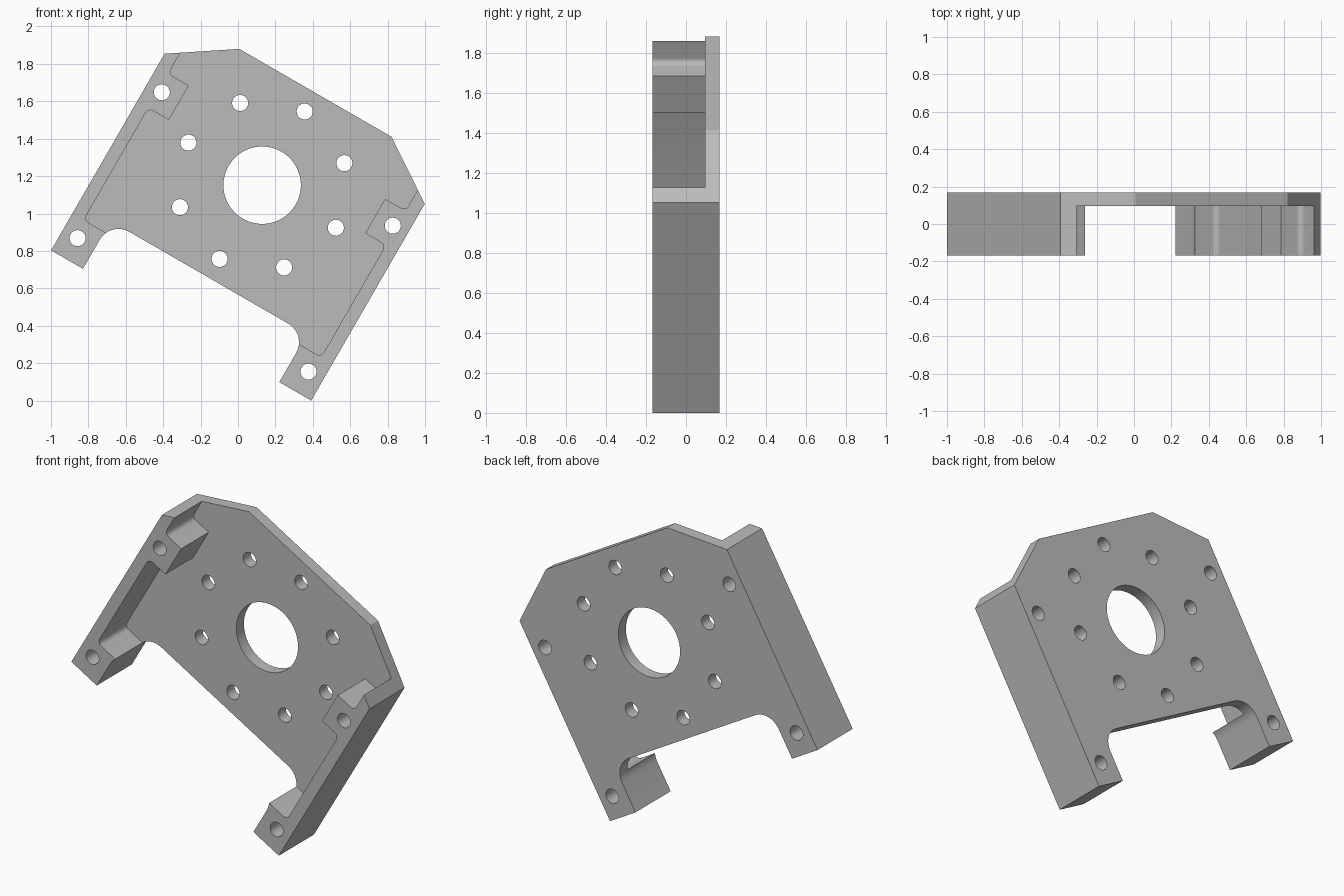
import bpy, bmesh
from math import sin, cos, pi, radians
from mathutils import Vector

cube = bpy.data.objects.get("Cube")
if cube:
    bpy.data.objects.remove(cube, do_unlink=True)

grey = bpy.data.materials.new("machined grey")
grey.use_nodes = True
colour = (0.5, 0.5, 0.5, 1)
grey.diffuse_color = colour
grey.node_tree.nodes["Principled BSDF"].inputs["Base Color"].default_value = colour

FRONT, FLOOR, BACK = -0.168, 0.095, 0.168   # depths of rail front, plate front, back
SIDE, RAIL, LUG = 0.803, 0.733, 0.606       # half widths: outside, rail inside, lug inside


def rounded(points, steps=8):
    """Turn (x, z, radius) corners into an outline with filleted corners."""
    out = []
    for i, (x, z, r) in enumerate(points):
        p = Vector((x, z))
        if not r:
            out.append(p)
            continue
        a = (Vector(points[i - 1][:2]) - p).normalized()
        b = (Vector(points[(i + 1) % len(points)][:2]) - p).normalized()
        # all filleted corners are right angles
        centre = p + (a + b) * r
        for k in range(steps + 1):
            t = k / steps * pi / 2
            out.append(centre - b * r * cos(t) - a * r * sin(t))
    return out


def mirrored(half):
    return half + [(-x, z, r) for x, z, r in reversed(half)]


def circle(x, z, r, n):
    return [Vector((x + r * cos(2 * pi * k / n), z + r * sin(2 * pi * k / n)))
            for k in range(n)]


def prism(name, outlines, y0, y1):
    """Extrude flat outlines along y into one object."""
    bm = bmesh.new()
    for outline in outlines:
        face = bm.faces.new([bm.verts.new((p.x, y0, p.y)) for p in outline])
        new = bmesh.ops.extrude_face_region(bm, geom=[face])["geom"]
        bmesh.ops.translate(bm, vec=(0, y1 - y0, 0),
                            verts=[v for v in new if isinstance(v, bmesh.types.BMVert)])
    bmesh.ops.recalc_face_normals(bm, faces=bm.faces)
    mesh = bpy.data.meshes.new(name)
    bm.to_mesh(mesh)
    bm.free()
    mesh.materials.append(grey)
    obj = bpy.data.objects.new(name, mesh)
    bpy.context.collection.objects.link(obj)
    return obj


def cut(target, cutter):
    bpy.context.view_layer.objects.active = target
    mod = target.modifiers.new("cut", "BOOLEAN")
    mod.operation = "DIFFERENCE"
    mod.solver = "EXACT"
    mod.object = cutter
    bpy.ops.object.modifier_apply(modifier=mod.name)
    bpy.data.objects.remove(cutter, do_unlink=True)


# Full-depth blank: chamfered top, two feet, rounded notch between them
blank = [(0.47, 0.57, 0), (SIDE, 0.348, 0), (SIDE, -0.866, 0),
         (LUG, -0.866, 0), (LUG, -0.571, 0.115)]
plate = prism("mounting_plate", [rounded(mirrored(blank))], FRONT, BACK)

# Front pocket leaves thin side rails with upper and lower lugs
pocket = [(RAIL, 0.9, 0), (RAIL, 0.265, 0.03), (LUG, 0.265, 0), (LUG, 0.053, 0),
          (RAIL, 0.053, 0.03), (RAIL, -0.638, 0.03)]
cut(plate, prism("pocket_cutter", [rounded(mirrored(pocket))], FRONT - 0.1, FLOOR))

# Centre bore, ring of eight holes and four lug holes
holes = [circle(0, 0, 0.207, 64)]
holes += [circle(0.455 * cos(k * pi / 4), 0.455 * sin(k * pi / 4), 0.043, 32)
          for k in range(8)]
holes += [circle(x, z, 0.043, 32) for x in (-0.713, 0.713) for z in (0.162, -0.739)]
cut(plate, prism("hole_cutter", holes, FRONT - 0.1, BACK + 0.1))

# Tilt and stand on the ground
plate.rotation_euler.y = radians(30)
plate.location = (0.129, 0, 1.1515)
plate.select_set(True)
bpy.context.view_layer.objects.active = plate
bpy.ops.object.transform_apply(location=True, rotation=True, scale=True)
bpy.ops.object.shade_smooth_by_angle(angle=radians(25))
